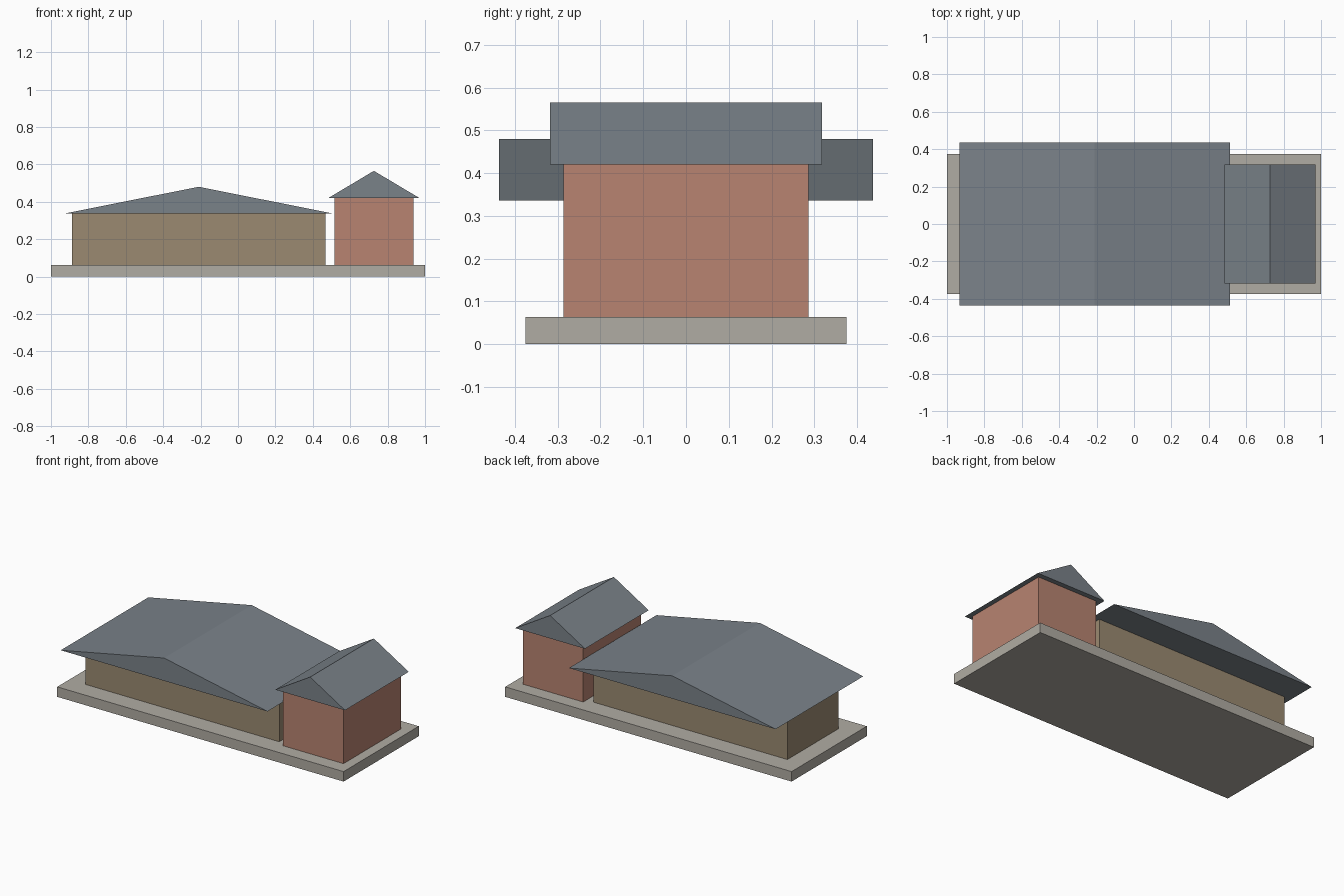
import bpy
import bmesh

cube = bpy.data.objects.get("Cube")
if cube:
    bpy.data.objects.remove(cube, do_unlink=True)


def make_material(name, rgb):
    """Flat material from an sRGB colour in 0-255, stored as linear."""
    linear = [((c / 255 + 0.055) / 1.055) ** 2.4 for c in rgb]
    mat = bpy.data.materials.new(name)
    mat.use_nodes = True
    mat.diffuse_color = (*linear, 1)
    mat.node_tree.nodes["Principled BSDF"].inputs["Base Color"].default_value = (*linear, 1)
    return mat


def make_prism(name, profile, half_depth, mat):
    """Extrude an x-z profile along y, centred on y = 0."""
    bm = bmesh.new()
    face = bm.faces.new([bm.verts.new((x, -half_depth, z)) for x, z in profile])
    extruded = bmesh.ops.extrude_face_region(bm, geom=[face], use_keep_orig=True)
    for item in extruded["geom"]:
        if isinstance(item, bmesh.types.BMVert):
            item.co.y = half_depth
    bmesh.ops.recalc_face_normals(bm, faces=bm.faces)
    mesh = bpy.data.meshes.new(name)
    bm.to_mesh(mesh)
    bm.free()
    mesh.materials.append(mat)
    obj = bpy.data.objects.new(name, mesh)
    bpy.context.collection.objects.link(obj)
    return obj


def make_block(name, x0, x1, z0, z1, half_depth, mat):
    return make_prism(name, [(x0, z0), (x1, z0), (x1, z1), (x0, z1)], half_depth, mat)


def make_gable_roof(name, x0, x1, eave, ridge, half_depth, mat):
    profile = [(x0, eave), (x1, eave), ((x0 + x1) / 2, ridge)]
    return make_prism(name, profile, half_depth, mat)


stone = make_material("pale stone", (176, 172, 163))
tan = make_material("tan wall", (155, 138, 113))
brick = make_material("brick red wall", (184, 132, 113))
slate = make_material("slate grey roof", (122, 130, 137))

# Ground slab
BASE_TOP = 0.063
make_block("base_slab", -1, 1, 0, BASE_TOP, 0.375, stone)

# Long low hall with a wide overhanging roof
make_block("hall_walls", -0.887, 0.467, BASE_TOP, 0.336, 0.255, tan)
make_gable_roof("hall_roof", -0.932, 0.512, 0.336, 0.48, 0.437, slate)

# Taller side building
make_block("annex_walls", 0.517, 0.938, BASE_TOP, 0.42, 0.287, brick)
make_gable_roof("annex_roof", 0.483, 0.97, 0.42, 0.565, 0.318, slate)
